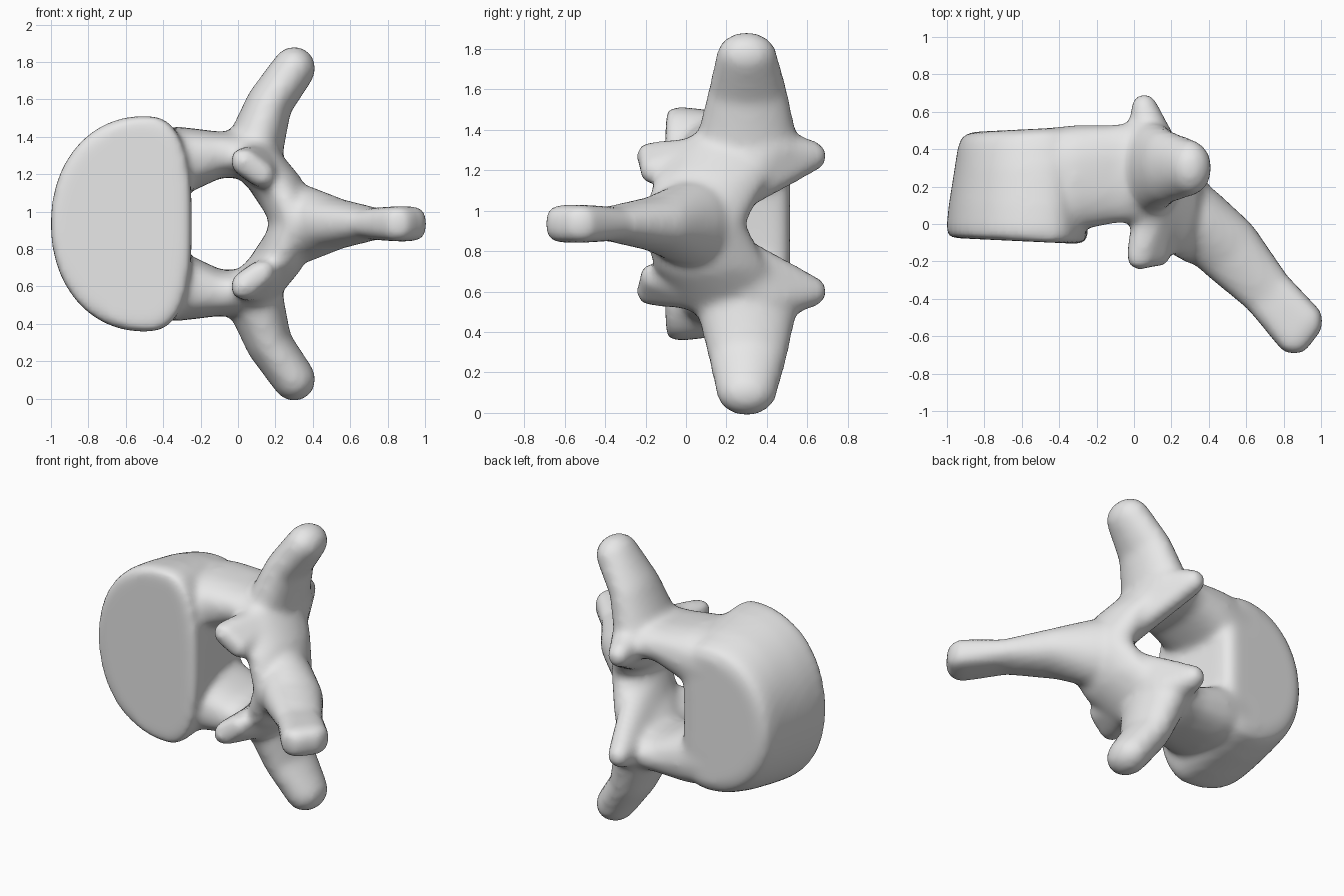
import bpy, bmesh, math
from mathutils import Vector

cube = bpy.data.objects.get("Cube")
if cube:
    bpy.data.objects.remove(cube, do_unlink=True)

MID = 0.935  # height of the symmetry plane
bm = bmesh.new()


def power(v, p):
    return math.copysign(abs(v) ** p, v)


def blob(center, radii, boxy=1.0, rings=10, segs=20):
    """Points of an ellipsoid; boxy below 1 squares it off."""
    pts = []
    for i in range(rings + 1):
        a = math.pi * i / rings
        for j in range(segs):
            b = 2 * math.pi * j / segs
            unit = (math.sin(a) * math.cos(b), math.sin(a) * math.sin(b), math.cos(a))
            pts.append(Vector(c + r * power(u, boxy) for c, r, u in zip(center, radii, unit)))
    return pts


def hull(points, side=1):
    verts = [bm.verts.new((p.x, p.y, MID + side * p.z)) for p in points]
    bmesh.ops.remove_doubles(bm, verts=verts, dist=0.0005)
    verts = [v for v in verts if v.is_valid]
    bmesh.ops.convex_hull(bm, input=verts)


def chain(blobs, side=1):
    for a, b in zip(blobs, blobs[1:]):
        hull(a + b, side)


def body_ring(y, inset, squash, segs=64):
    """D-shaped outline of the rounded block, hollowed towards the canal."""
    ring = []
    for i in range(segs):
        t = 2 * math.pi * i / segs
        c, s = math.cos(t), math.sin(t)
        p = 0.75 if c > 0 else 0.95
        width = 0.255 if c > 0 else 0.51 - 0.1 * (y + 0.1)
        x = -0.5 + (width - inset) * power(c, p)
        z = (0.58 - squash) * power(s, p)
        if c > 0:
            x -= 0.1 * max(0, y) * max(0, 1 - (z / 0.4) ** 2)
        wedge = 0.16 * (y - 0.2) * (x + 0.6)
        ring.append(bm.verts.new((x, y + wedge, MID + z)))
    return ring


# Block-shaped body, lower towards the back
rings = [body_ring(*r) for r in
         ((-0.092, 0.045, 0.045), (-0.08, 0.01, 0.01), (-0.03, 0, 0),
          (0.1, 0, 0.015), (0.3, 0.01, 0.05), (0.42, 0.015, 0.085),
          (0.48, 0.03, 0.11), (0.505, 0.08, 0.17))]
for lo, hi in zip(rings, rings[1:]):
    for k in range(len(lo)):
        n = (k + 1) % len(lo)
        bm.faces.new((lo[k], lo[n], hi[n], hi[k]))
bm.faces.new(rings[0])
bm.faces.new(rings[-1])

for side in (1, -1):
    # Pedicle bridging the body and the arch, flush with the body's back
    chain([blob((-0.5, 0.27, 0.31), (0.1, 0.24, 0.18), 0.8),
           blob((-0.32, 0.245, 0.335), (0.1, 0.285, 0.185), 0.8),
           blob((-0.12, 0.265, 0.37), (0.1, 0.265, 0.125), 0.8),
           blob((0.05, 0.28, 0.37), (0.12, 0.27, 0.125), 0.9)], side)
    # Lamina curving in to the spine root
    chain([blob((0.08, 0.23, 0.35), (0.14, 0.3, 0.12)),
           blob((0.225, 0.11, 0.19), (0.13, 0.28, 0.11)),
           blob((0.31, 0.035, 0), (0.13, 0.25, 0.14))], side)
    # Transverse process
    chain([blob((0.08, 0.3, 0.38), (0.16, 0.26, 0.16)),
           blob((0.165, 0.305, 0.64), (0.125, 0.2, 0.12)),
           blob((0.3, 0.3, 0.832), (0.117, 0.15, 0.117))], side)
    # Front articular process, a short knuckle
    hull(blob((0.03, -0.165, 0.335), (0.07, 0.08, 0.07), 0.8)
         + blob((0.13, -0.155, 0.26), (0.07, 0.07, 0.065), 0.8)
         + blob((0.11, 0.1, 0.32), (0.11, 0.12, 0.11)), side)
    # Rear articular process
    hull(blob((0.055, 0.61, 0.335), (0.075, 0.09, 0.08))
         + blob((0.22, 0.1, 0.1), (0.09, 0.21, 0.08))
         + blob((0.1, 0.36, 0.37), (0.14, 0.2, 0.12)), side)

# Spinous process ending in a squared tip
root = blob((0.34, 0.02, 0), (0.16, 0.2, 0.21))
neck = blob((0.49, -0.12, 0), (0.18, 0.18, 0.14), 0.9)
shaft = blob((0.71, -0.36, 0), (0.135, 0.135, 0.085), 0.85)
tip = (blob((0.855, -0.61, 0), (0.085, 0.085, 0.095), 0.75)
       + blob((0.925, -0.52, 0), (0.085, 0.085, 0.095), 0.75))
chain([root, neck, shaft, tip])

loose = [v for v in bm.verts if not v.link_faces]
bmesh.ops.delete(bm, geom=loose, context='VERTS')
bmesh.ops.recalc_face_normals(bm, faces=bm.faces[:])
mesh = bpy.data.meshes.new("vertebra")
bm.to_mesh(mesh)
bm.free()
bone = bpy.data.objects.new("vertebra", mesh)
bpy.context.collection.objects.link(bone)
bpy.ops.object.select_all(action='DESELECT')
bone.select_set(True)
bpy.context.view_layer.objects.active = bone

# Fuse the parts and soften their joints
fuse = bone.modifiers.new("fuse", 'REMESH')
fuse.mode = 'VOXEL'
fuse.voxel_size = 0.022
soften = bone.modifiers.new("soften", 'SMOOTH')
soften.factor = 0.5
soften.iterations = 12
for name in ("fuse", "soften"):
    bpy.ops.object.modifier_apply(modifier=name)

# Plain bone colour
grey = bpy.data.materials.new("light grey")
grey.use_nodes = True
colour = (0.8, 0.8, 0.8, 1)
grey.diffuse_color = colour
grey.node_tree.nodes["Principled BSDF"].inputs["Base Color"].default_value = colour
bone.data.materials.clear()
bone.data.materials.append(grey)
bpy.ops.object.shade_smooth_by_angle(angle=math.radians(40))
